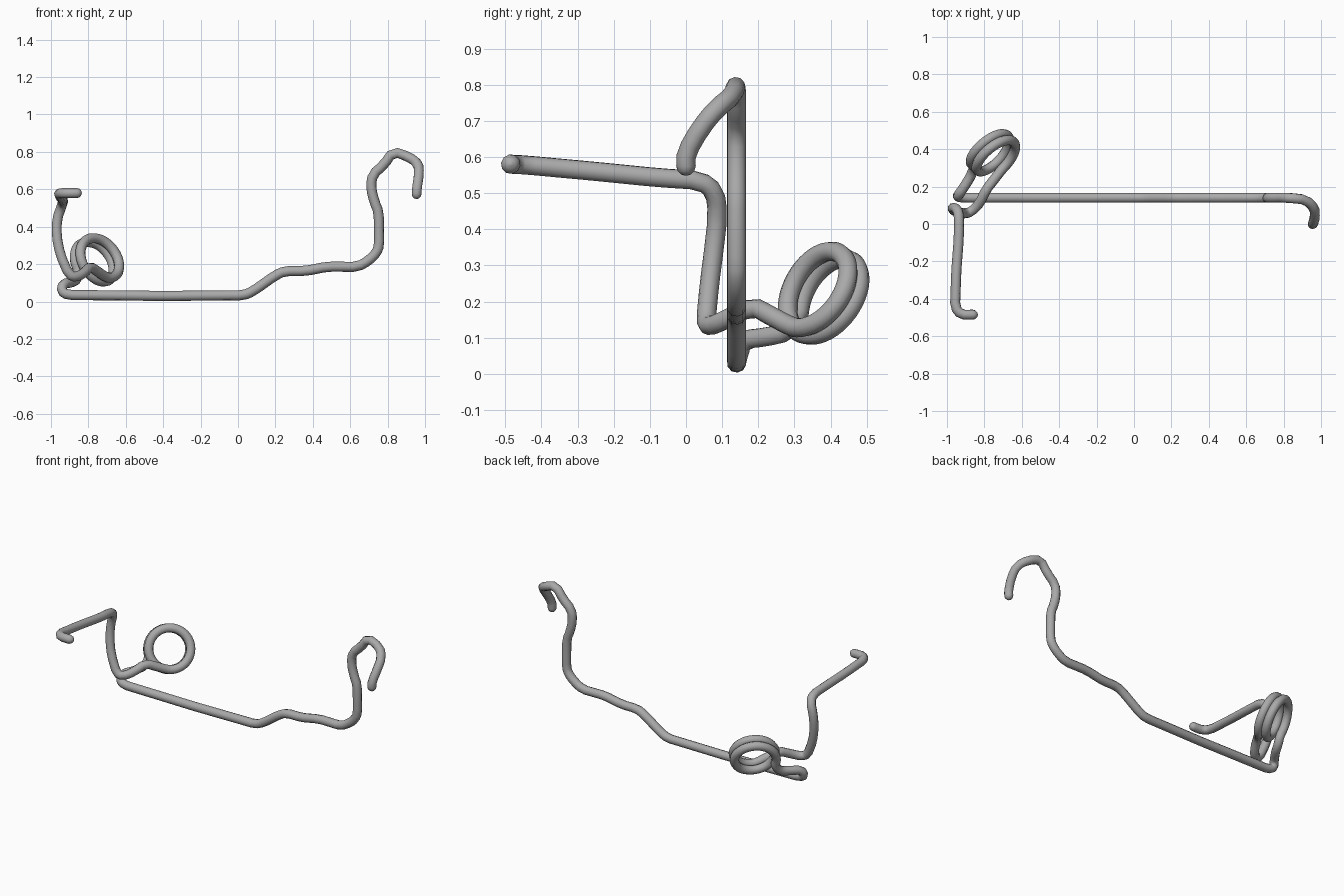
import bpy
import math
from mathutils import Vector

cube = bpy.data.objects.get("Cube")
if cube:
    bpy.data.objects.remove(cube, do_unlink=True)

WIRE = 0.027
BACK = 0.14  # plane of the long bar

# Steel material
steel = bpy.data.materials.new("grey_steel")
steel.use_nodes = True
grey = (0.4, 0.4, 0.4, 1)
steel.diffuse_color = grey
steel.node_tree.nodes["Principled BSDF"].inputs["Base Color"].default_value = grey


def round_corners(points, cut=0.025):
    """Replace every corner with two points so the wire bends softly."""
    out = [points[0]]
    for a, b, c in zip(points, points[1:], points[2:]):
        for end in (a, c):
            d = end - b
            out.append(b + d.normalized() * min(cut, d.length * 0.28))
    return out + [points[-1]]


def coil(center, axis, radius, pitch, start, end, steps):
    """Helix around an axis, running from the back ring to the front ring."""
    axis = axis.normalized()
    u = Vector((0, 0, 1)).cross(axis).normalized()
    v = axis.cross(u)
    pts = []
    for i in range(steps + 1):
        t = i / steps
        ang = math.radians(start + (end - start) * t)
        pts.append(center + axis * pitch * (t - 0.5)
                   + radius * (u * math.cos(ang) + v * math.sin(ang)))
    return pts


# Hook at the left end
hook = [(0.955, 0.0, 0.575), (0.957, 0.0, 0.61), (0.968, 0.04, 0.68),
        (0.965, 0.085, 0.735), (0.92, 0.13, 0.77)]
# Upright, stepped shelf and long bar, all in one plane
profile = [(0.83, 0.803), (0.78, 0.73), (0.72, 0.68), (0.71, 0.61),
           (0.73, 0.53), (0.752, 0.48), (0.755, 0.30), (0.74, 0.26),
           (0.70, 0.22), (0.64, 0.185), (0.48, 0.187), (0.36, 0.163),
           (0.25, 0.163), (0.20, 0.14), (0.08, 0.055), (0.03, 0.033),
           (-0.40, 0.03), (-0.91, 0.035)]
# Turn from the bar into the spring
turn = [(-0.945, 0.145, 0.055), (-0.935, 0.16, 0.095), (-0.89, 0.225, 0.102),
        (-0.862, 0.28, 0.115)]
spring = coil(Vector((-0.7525, 0.375, 0.22)), Vector((0.62, -0.66, 0.42)),
              0.123, 0.09, 200, -460, 44)
# Spring exit, rear upright and forward arm with its bent tip
arm = [(-0.75, 0.235, 0.16), (-0.79, 0.185, 0.188), (-0.825, 0.11, 0.15),
       (-0.87, 0.065, 0.13), (-0.905, 0.055, 0.145), (-0.95, 0.065, 0.25),
       (-0.97, 0.078, 0.35), (-0.968, 0.088, 0.44), (-0.945, 0.08, 0.505),
       (-0.935, 0.04, 0.535), (-0.937, -0.08, 0.543), (-0.95, -0.25, 0.56),
       (-0.957, -0.445, 0.578), (-0.925, -0.485, 0.58), (-0.862, -0.485, 0.58)]

path = [Vector(p) for p in hook]
path += [Vector((x, BACK, z)) for x, z in profile]
path += [Vector(p) for p in turn]
path = round_corners(path + spring + [Vector(p) for p in arm])

# Domed ends: extra points with shrinking radius
points = [(p, 1.0) for p in path]
for first, second, at_start in ((path[0], path[1], True), (path[-1], path[-2], False)):
    out = (first - second).normalized()
    for k in (30, 60, 85):
        a = math.radians(k)
        dome = (first + out * WIRE * math.sin(a), math.cos(a))
        points.insert(0, dome) if at_start else points.append(dome)

# Sweep the round wire along the path
curve = bpy.data.curves.new("bent_wire", "CURVE")
curve.dimensions = "3D"
curve.bevel_depth = WIRE
curve.bevel_resolution = 3
curve.use_fill_caps = True
curve.twist_mode = "MINIMUM"
spline = curve.splines.new("POLY")
spline.points.add(len(points) - 1)
for sp, (co, r) in zip(spline.points, points):
    sp.co = (*co, 1)
    sp.radius = r
curve.materials.append(steel)
wire = bpy.data.objects.new("bent_wire", curve)
bpy.context.collection.objects.link(wire)

bpy.ops.object.select_all(action="DESELECT")
wire.select_set(True)
bpy.context.view_layer.objects.active = wire
bpy.ops.object.convert(target="MESH")
bpy.ops.object.shade_smooth_by_angle(angle=math.radians(50))
